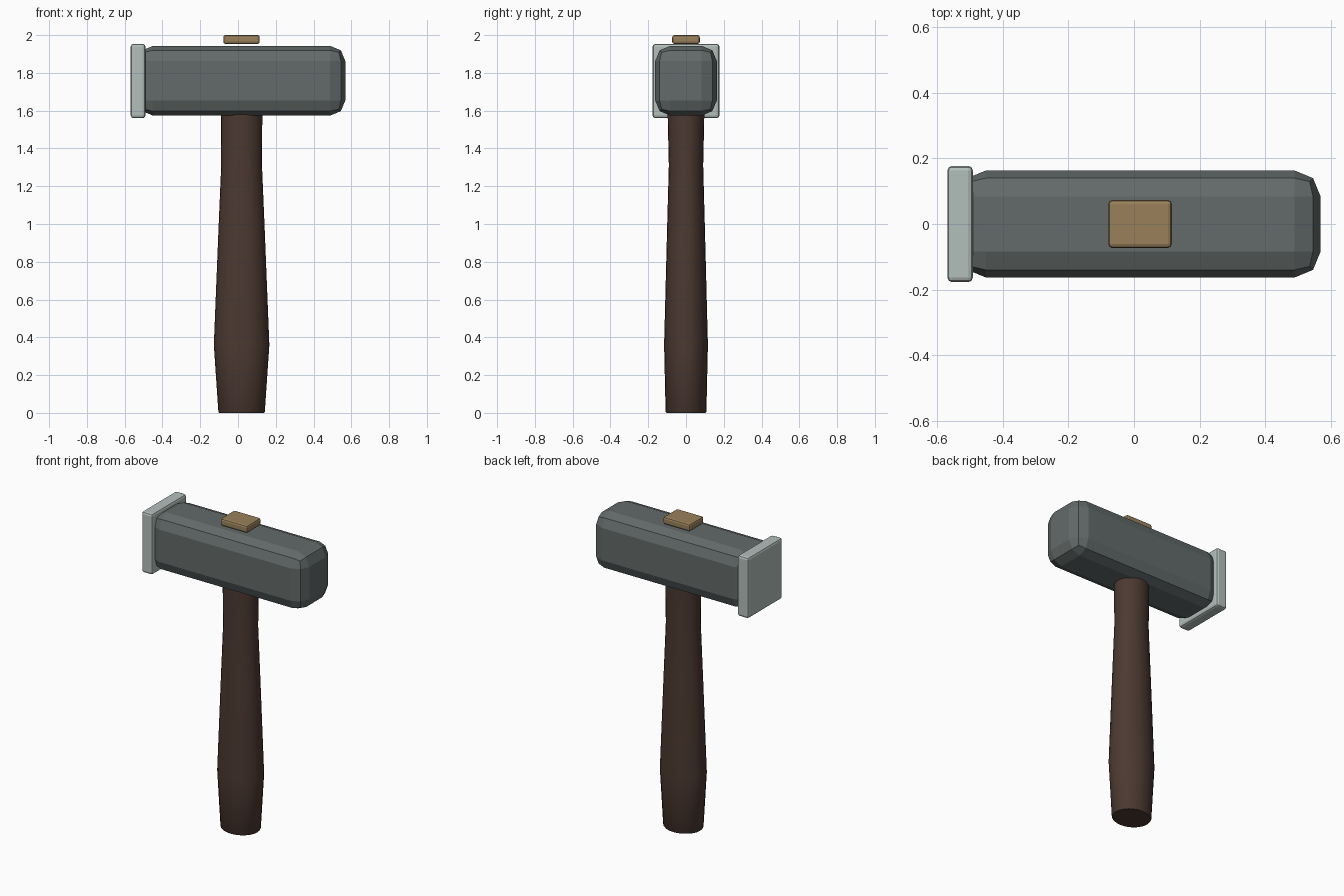
import bpy, bmesh, math

if "Cube" in bpy.data.objects:
    bpy.data.objects.remove(bpy.data.objects["Cube"])


def material(name, rgb):
    m = bpy.data.materials.new(name)
    m.diffuse_color = (*rgb, 1)
    m.use_nodes = True
    m.node_tree.nodes["Principled BSDF"].inputs["Base Color"].default_value = m.diffuse_color
    return m


STEEL = material("dark steel", (0.125, 0.145, 0.143))
PLATE = material("pale steel", (0.45, 0.52, 0.50))
WOOD = material("dark brown wood", (0.072, 0.041, 0.031))
WEDGE = material("tan wood", (0.32, 0.22, 0.105))


def add_object(name, bm, mat):
    bmesh.ops.recalc_face_normals(bm, faces=bm.faces)
    mesh = bpy.data.meshes.new(name)
    bm.to_mesh(mesh)
    bm.free()
    mesh.materials.append(mat)
    ob = bpy.data.objects.new(name, mesh)
    bpy.context.collection.objects.link(ob)
    return ob


def bevelled_box(name, lo, hi, bevel, mat):
    bm = bmesh.new()
    bmesh.ops.create_cube(bm, size=1)
    for v in bm.verts:
        v.co = [(a + b) / 2 + c * (b - a) for a, b, c in zip(lo, hi, v.co)]
    bmesh.ops.bevel(bm, geom=bm.edges[:], offset=bevel, segments=2,
                    profile=0.5, affect='EDGES')
    return add_object(name, bm, mat)


# Head block, striking plate on the left end, wedge on top
bevelled_box("head", (-0.53, -0.163, 1.574), (0.568, 0.163, 1.943), 0.08, STEEL)
bevelled_box("striking_plate", (-0.568, -0.177, 1.56), (-0.49, 0.177, 1.954), 0.015, PLATE)
bevelled_box("wedge", (-0.078, -0.073, 1.953), (0.115, 0.073, 2.0), 0.012, WEDGE)

# Handle: lofted elliptical rings (z, half width x, half depth y)
rings = [(0, 0.119, 0.104), (0.006, 0.123, 0.108), (0.36, 0.147, 0.116),
         (0.98, 0.122, 0.100), (1.31, 0.108, 0.091), (1.62, 0.110, 0.098)]
SIDES = 24
bm = bmesh.new()
loops = []
for z, rx, ry in rings:
    loops.append([bm.verts.new((0.019 + rx * math.cos(math.tau * i / SIDES),
                                ry * math.sin(math.tau * i / SIDES), z))
                  for i in range(SIDES)])
for a, b in zip(loops, loops[1:]):
    for i in range(SIDES):
        j = (i + 1) % SIDES
        bm.faces.new((a[i], a[j], b[j], b[i]))
bm.faces.new(loops[0])
bm.faces.new(loops[-1])
handle = add_object("handle", bm, WOOD)
bpy.context.view_layer.objects.active = handle
handle.select_set(True)
bpy.ops.object.shade_smooth_by_angle(angle=math.radians(40))
